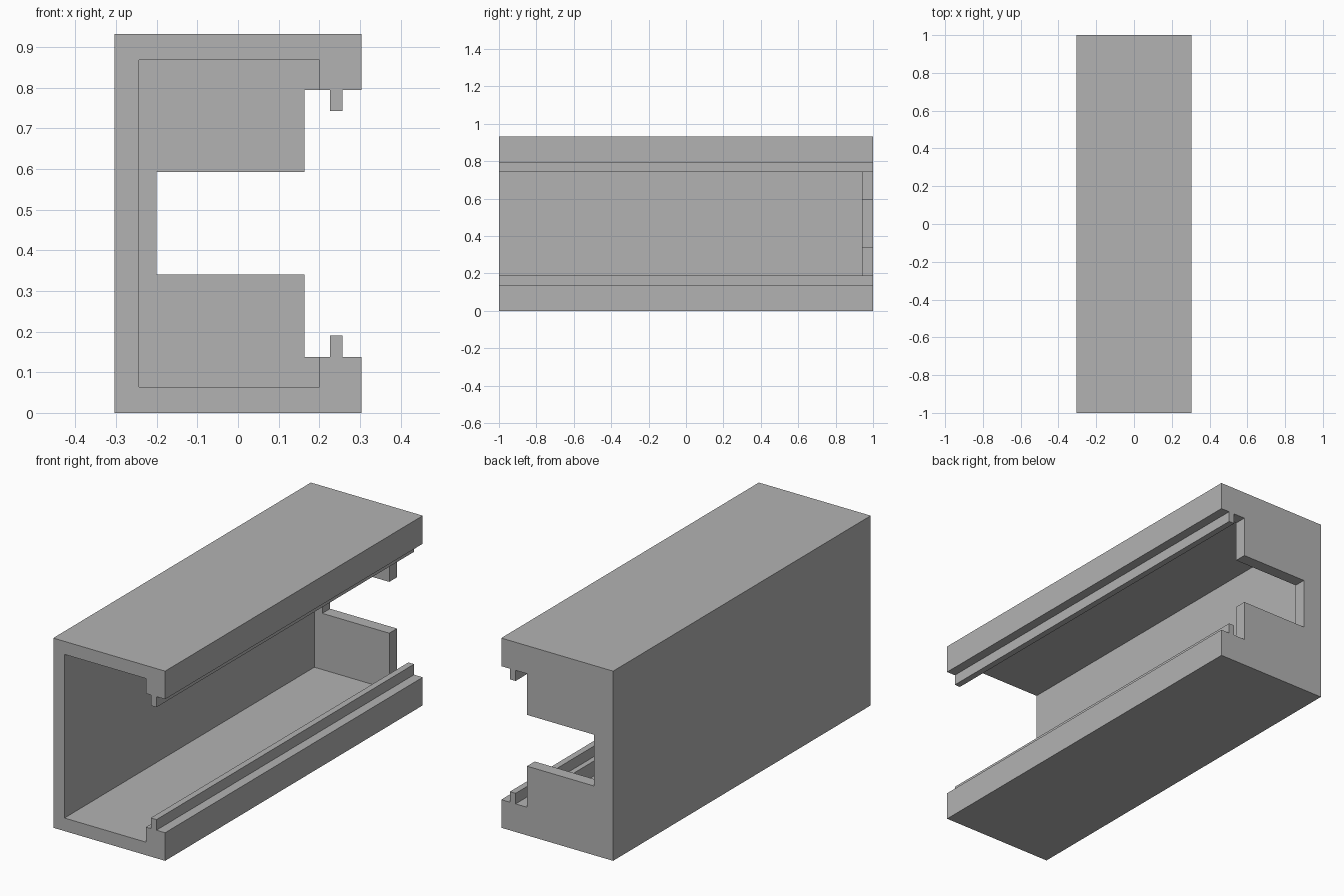
import bpy
import bmesh

cube = bpy.data.objects.get("Cube")
if cube:
    bpy.data.objects.remove(cube, do_unlink=True)

HEIGHT = 0.932
BACK, FRONT = 1.0, -1.0

grey = bpy.data.materials.new("plain grey")
grey.use_nodes = True
colour = (0.45, 0.45, 0.45, 1)
grey.diffuse_color = colour
grey.node_tree.nodes["Principled BSDF"].inputs["Base Color"].default_value = colour


def prism(name, outline, y0, y1):
    """Extrude an x-z outline along y."""
    bm = bmesh.new()
    face = bm.faces.new([bm.verts.new((x, y0, z)) for x, z in outline])
    new = bmesh.ops.extrude_face_region(bm, geom=[face])["geom"]
    verts = [v for v in new if isinstance(v, bmesh.types.BMVert)]
    bmesh.ops.translate(bm, verts=verts, vec=(0, y1 - y0, 0))
    bmesh.ops.recalc_face_normals(bm, faces=bm.faces)
    mesh = bpy.data.meshes.new(name)
    bm.to_mesh(mesh)
    bm.free()
    mesh.materials.append(grey)
    obj = bpy.data.objects.new(name, mesh)
    bpy.context.collection.objects.link(obj)
    return obj


# Lower half of the end outline, from outer wall to slot; mirrored for the top
lower = [(-0.304, 0), (0.304, 0), (0.304, 0.138), (0.257, 0.138),
         (0.257, 0.19), (0.226, 0.19), (0.226, 0.138), (0.164, 0.138),
         (0.164, 0.34), (-0.2, 0.34)]
upper = [(x, HEIGHT - z) for x, z in reversed(lower)]
housing = prism("channel_housing", lower + upper, FRONT, BACK)

# Hollow interior, open at the front and closed by the slotted end wall
inside = [(-0.243, 0.064), (0.2, 0.064),
          (0.2, HEIGHT - 0.064), (-0.243, HEIGHT - 0.064)]
cutter = prism("cavity_cutter", inside, FRONT - 0.1, 0.94)
cutter.hide_render = True

hollow = housing.modifiers.new("hollow", "BOOLEAN")
hollow.operation = "DIFFERENCE"
hollow.solver = "EXACT"
hollow.object = cutter
bpy.context.view_layer.objects.active = housing
housing.select_set(True)
bpy.ops.object.modifier_apply(modifier=hollow.name)
bpy.data.objects.remove(cutter, do_unlink=True)
